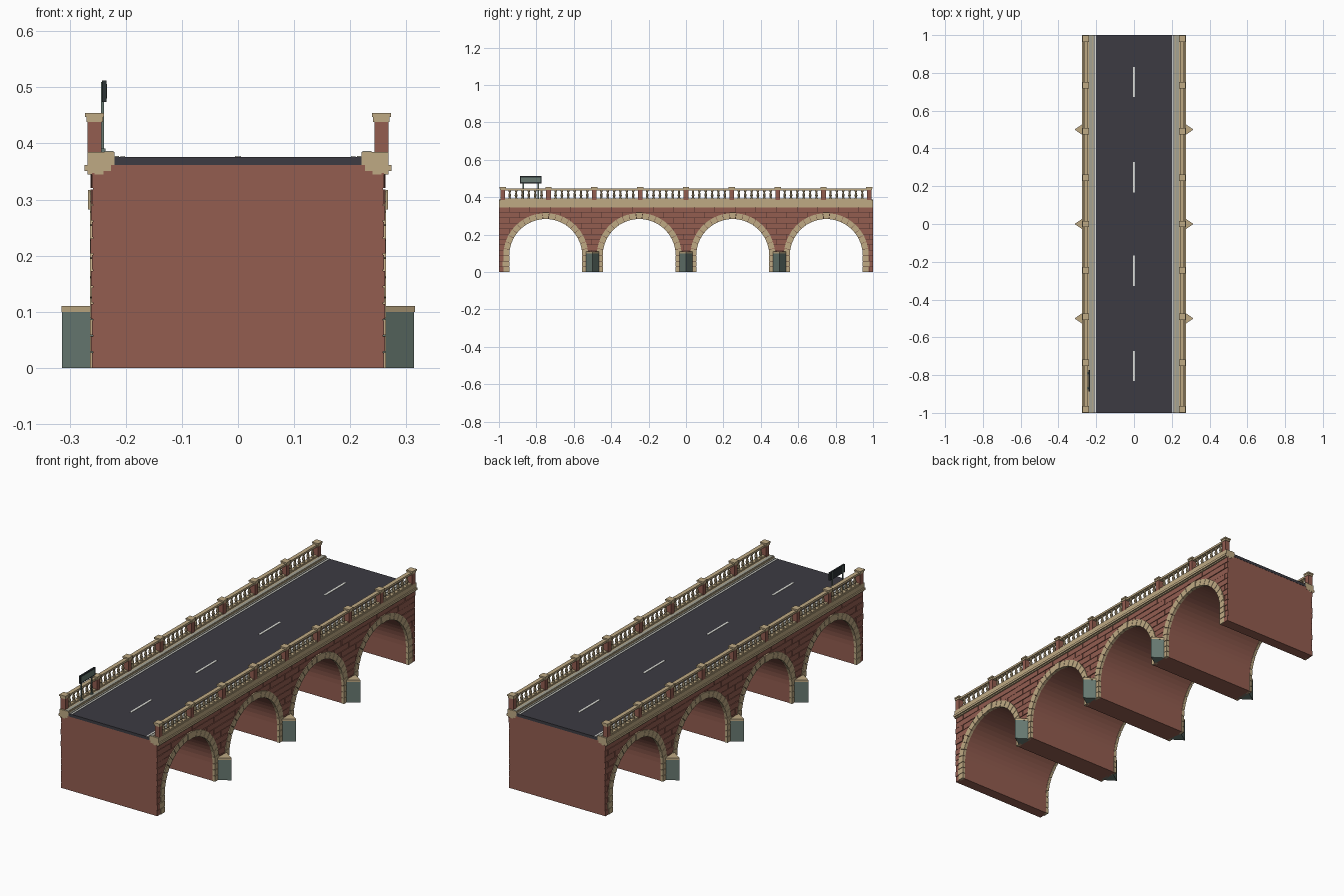
import bpy, bmesh, math, random

random.seed(4)
cube = bpy.data.objects.get("Cube")
if cube:
    bpy.data.objects.remove(cube, do_unlink=True)


def material(name, hex_code):
    def linear(i):
        c = int(hex_code[i:i + 2], 16) / 255
        return c / 12.92 if c < 0.04 else ((c + 0.055) / 1.055) ** 2.4
    col = (linear(0), linear(2), linear(4), 1)
    m = bpy.data.materials.new(name)
    m.use_nodes = True
    m.diffuse_color = col
    m.node_tree.nodes["Principled BSDF"].inputs["Base Color"].default_value = col
    return m


BRICK = material("red brick", "935d50")
MORTAR = material("dark mortar", "50322c")
STONE = material("tan stone", "bfaa84")
SLATE = material("green grey stone", "687a72")
ASPHALT = material("asphalt", "3c3b42")
PAINT = material("white paint", "dedfd9")
KERB = material("pale grey kerb", "a3a294")
DARK = material("dark sign", "2c3335")

SPANS = (-0.75, -0.25, 0.25, 0.75)
RADIUS, RING, SPRING = 0.197, 0.03, 0.088
WALL, TOP = 0.258, 0.364
SIDES = (1, -1)


def prism(bm, pts, x0, x1):
    """Extrude a (y, z) outline from x0 to x1."""
    a = [bm.verts.new((x0, y, z)) for y, z in pts]
    b = [bm.verts.new((x1, y, z)) for y, z in pts]
    bm.faces.new(a)
    bm.faces.new(b[::-1])
    for i in range(len(pts)):
        j = (i + 1) % len(pts)
        bm.faces.new((a[i], b[i], b[j], a[j]))


def box(bm, x0, x1, y0, y1, z0, z1):
    prism(bm, [(y0, z0), (y1, z0), (y1, z1), (y0, z1)], x0, x1)


def lathe(bm, x, y, profile, sides=8):
    rings = []
    for r, z in profile:
        rings.append([bm.verts.new((x + r * math.cos(2 * math.pi * k / sides),
                                    y + r * math.sin(2 * math.pi * k / sides), z))
                      for k in range(sides)])
    for lo, hi in zip(rings, rings[1:]):
        for k in range(sides):
            n = (k + 1) % sides
            bm.faces.new((lo[k], lo[n], hi[n], hi[k]))
    bm.faces.new(rings[0][::-1])
    bm.faces.new(rings[-1])


def finish(name, bm, *mats, rule=None):
    bmesh.ops.recalc_face_normals(bm, faces=bm.faces[:])
    if rule:
        for f in bm.faces:
            f.material_index = rule(f)
    me = bpy.data.meshes.new(name)
    bm.to_mesh(me)
    bm.free()
    for m in mats:
        me.materials.append(m)
    ob = bpy.data.objects.new(name, me)
    bpy.context.collection.objects.link(ob)
    return ob


# Vaulted body, with the side walls in mortar behind the bricks
outline = [(-0.999, TOP), (-0.999, 0)]
for c in SPANS:
    outline.append((c - RADIUS, 0))
    for k in range(29):
        a = math.pi * (1 - k / 28)
        outline.append((c + RADIUS * math.cos(a), SPRING + RADIUS * math.sin(a)))
    outline.append((c + RADIUS, 0))
outline += [(0.999, 0), (0.999, TOP)]
bm = bmesh.new()
prism(bm, outline, -WALL, WALL)
finish("vaulted_body", bm, BRICK, MORTAR, rule=lambda f: int(abs(f.normal.x) > 0.9))


# Running-bond bricks, trimmed along the arch rings
def half_width(z):
    r = RADIUS + RING / 2
    return r if z < SPRING else math.sqrt(max(r * r - (z - SPRING) ** 2, 0))


bm = bmesh.new()
COURSES, LENGTH, GAP = 12, 0.11, 0.0026
height = 0.35 / COURSES
for row in range(COURSES):
    z0, z1 = row * height, (row + 1) * height - GAP
    w0, w1 = half_width(z0), half_width(z1)
    # solid wall runs between neighbouring arches
    if w0 > 0:
        edges = [-1] + [v for c in SPANS for v in (c, c)] + [1]
        runs = [(edges[i], edges[i + 1], i > 0, i + 2 < len(edges))
                for i in range(0, len(edges), 2)]
    else:
        runs = [(-1, 1, False, False)]
    for left, right, cut_l, cut_r in runs:
        l0, l1 = (left + w0, left + w1) if cut_l else (left, left)
        r0, r1 = (right - w0, right - w1) if cut_r else (right, right)
        y = -1 - (row % 2) * LENGTH / 2
        while y < 1:
            end = y + LENGTH - GAP
            a0, a1 = max(y, l0), max(y, l1)
            b0, b1 = min(end, r0), min(end, r1)
            if b0 - a0 > 0.001 or b1 - a1 > 0.001:
                b0, b1 = max(b0, a0 + 0.0005), max(b1, a1 + 0.0005)
                out = WALL + random.uniform(0.002, 0.0045)
                for s in SIDES:
                    prism(bm, [(a0, z0), (b0, z0), (b1, z1), (a1, z1)],
                          s * (WALL - 0.002), s * out)
            y += LENGTH
finish("wall_bricks", bm, BRICK)

# Arch stones, jamb blocks and keystones
bm = bmesh.new()
STONES = 19
for s in SIDES:
    for c in SPANS:
        for k in range(STONES):
            key = k == STONES // 2
            a0 = math.pi * (k + 0.03) / STONES
            a1 = math.pi * (k + 0.97) / STONES
            ro = RADIUS + RING + (0.003 if key else 0)
            pts = [(c + r * math.cos(a), SPRING + r * math.sin(a))
                   for r, a in ((RADIUS - 0.002, a0), (ro, a0), (ro, a1), (RADIUS - 0.002, a1))]
            prism(bm, pts, s * 0.25, s * (0.267 if key else 0.264))
        for side in SIDES:
            for k in range(3):
                z = k * SPRING / 3
                wide = RING + (0.004 if k % 2 else -0.002)
                box(bm, s * 0.25, s * 0.264, c + side * (RADIUS - 0.002),
                    c + side * (RADIUS + wide), z, z + SPRING / 3 - 0.002)
finish("arch_stones", bm, STONE)


# Pointed cutwaters with flat caps
def wedge(bm, s, y, half, tip, z0, z1):
    pts = [(s * 0.25, y - half), (s * 0.262, y - half), (s * tip, y),
           (s * 0.262, y + half), (s * 0.25, y + half)]
    lo = [bm.verts.new((px, py, z0)) for px, py in pts]
    hi = [bm.verts.new((px, py, z1)) for px, py in pts]
    bm.faces.new(lo)
    bm.faces.new(hi[::-1])
    for i in range(5):
        j = (i + 1) % 5
        bm.faces.new((lo[i], lo[j], hi[j], hi[i]))


piers, caps = bmesh.new(), bmesh.new()
for s in SIDES:
    for y in (-0.5, 0, 0.5):
        wedge(piers, s, y, 0.035, 0.314, 0, 0.1)
        wedge(caps, s, y, 0.036, 0.315, 0.1, 0.11)
finish("cutwaters", piers, SLATE)
finish("cutwater_caps", caps, STONE)

# Cornice, parapet base and kerbs
bm, kerb = bmesh.new(), bmesh.new()
for s in SIDES:
    box(bm, s * 0.24, s * 0.268, -0.9995, 0.9995, 0.345, 0.351)
    box(bm, s * 0.226, s * 0.274, -1, 1, 0.351, 0.362)
    box(bm, s * 0.22, s * 0.268, -1, 1, 0.362, 0.385)
    box(kerb, s * 0.222, s * 0.238, -0.999, 0.999, 0.384, 0.387)
    box(kerb, s * 0.212, s * 0.221, -0.999, 0.999, 0.37, 0.378)
finish("cornice", bm, STONE)
finish("kerbs", kerb, KERB)

# Road deck and painted lines
bm = bmesh.new()
box(bm, -0.22, 0.22, -1, 1, 0.362, 0.376)
finish("road_deck", bm, ASPHALT)
bm = bmesh.new()
for s in SIDES:
    box(bm, s * 0.201, s * 0.209, -0.999, 0.999, 0.375, 0.3775)
for y in (-0.752, -0.247, 0.247, 0.752):
    box(bm, -0.005, 0.005, y - 0.08, y + 0.08, 0.375, 0.3775)
finish("road_lines", bm, PAINT)

# Balustrade: pedestals, caps, rails and turned balusters
PROFILE = [(0.007, 0.391), (0.007, 0.396), (0.004, 0.399), (0.0075, 0.408),
           (0.0065, 0.414), (0.0038, 0.425), (0.0065, 0.431), (0.0065, 0.437)]
posts, tops, rails, turned = (bmesh.new() for _ in range(4))
PITCH = 0.245
for s in SIDES:
    for i in range(-4, 5):
        y = i * PITCH
        box(posts, s * 0.243, s * 0.268, y - 0.0125, y + 0.0125, 0.385, 0.44)
        box(tops, s * 0.241, s * 0.270, y - 0.0145, y + 0.0145, 0.438, 0.447)
        box(tops, s * 0.239, s * 0.273, y - 0.017, y + 0.017, 0.447, 0.454)
        if i < 4:
            for k in range(6):
                lathe(turned, s * 0.256, y + PITCH / 2 + (k - 2.5) * 0.034, PROFILE)
    box(rails, s * 0.247, s * 0.265, -0.98, 0.98, 0.385, 0.392)
    box(rails, s * 0.246, s * 0.266, -0.98, 0.98, 0.436, 0.446)
finish("pedestals", posts, BRICK)
finish("pedestal_caps", tops, STONE)
finish("handrails", rails, STONE)
finish("balusters", turned, STONE)

# Roadside sign on two posts
bm = bmesh.new()
for y in (-0.87, -0.79):
    box(bm, -0.244, -0.239, y - 0.003, y + 0.003, 0.385, 0.51)
    box(bm, -0.247, -0.236, y - 0.007, y + 0.007, 0.385, 0.391)
finish("sign_posts", bm, SLATE)
bm = bmesh.new()
box(bm, -0.242, -0.234, -0.888, -0.772, 0.474, 0.512)
finish("sign_board", bm, DARK)
bm = bmesh.new()
box(bm, -0.235, -0.2335, -0.882, -0.778, 0.48, 0.506)
finish("sign_panel", bm, SLATE)
